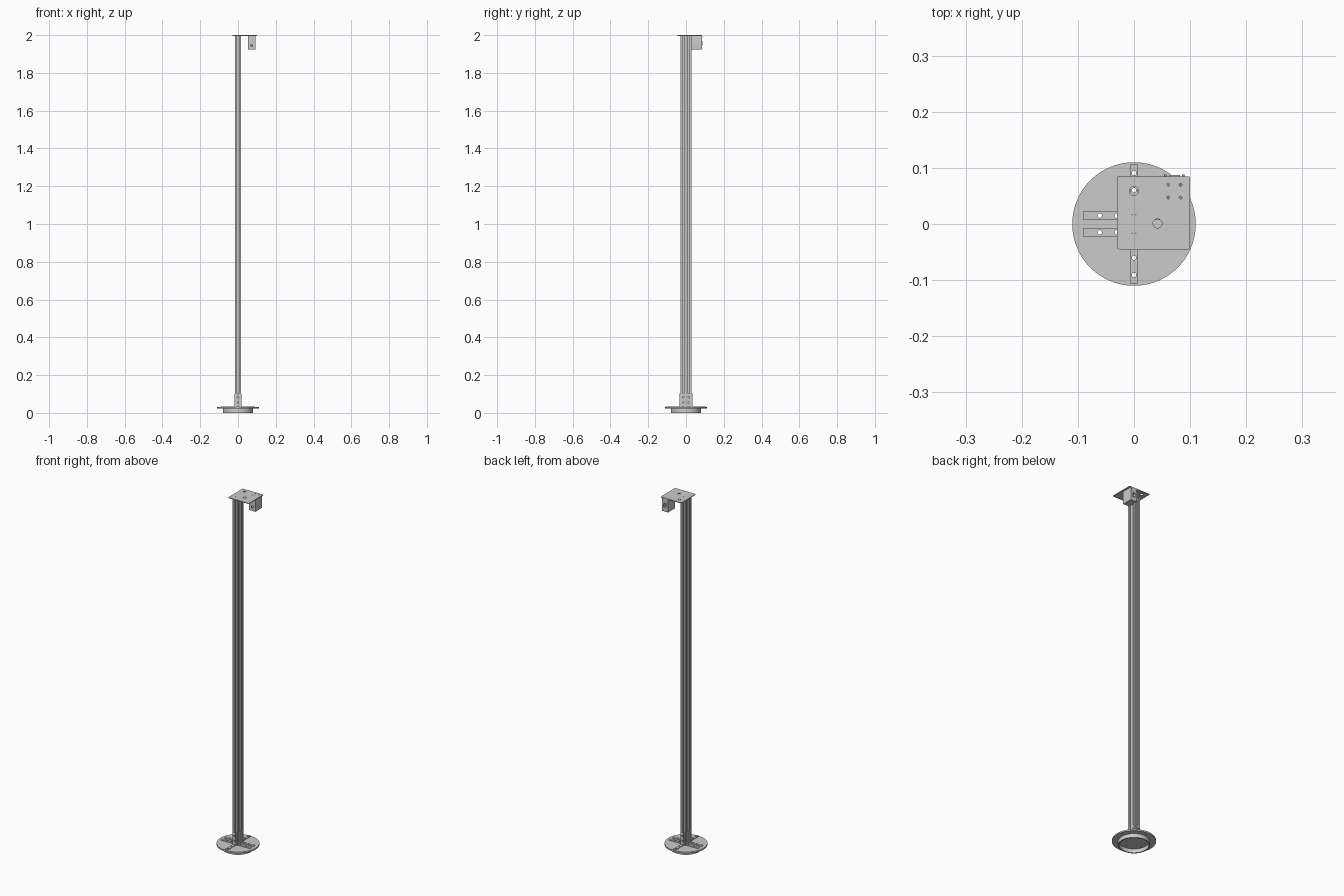
import bpy, bmesh
from math import cos, sin, pi, radians
from mathutils import Matrix, Vector

if "Cube" in bpy.data.objects:
    bpy.data.objects.remove(bpy.data.objects["Cube"])

T, R = Matrix.Translation, Matrix.Rotation


def circle(x, y, r, n=24):
    return [(x + r * cos(2 * pi * i / n), y + r * sin(2 * pi * i / n)) for i in range(n)]


def rect(x0, y0, x1, y1, r=0.0):
    if not r:
        return [(x0, y0), (x1, y0), (x1, y1), (x0, y1)]
    corners = [(x1 - r, y1 - r), (x0 + r, y1 - r), (x0 + r, y0 + r), (x1 - r, y0 + r)]
    return [(cx + r * cos(a), cy + r * sin(a)) for k, (cx, cy) in enumerate(corners)
            for a in [(k + j / 4) * pi / 2 for j in range(5)]]


def slab(bm, loops, thick, matrix):
    """Add a filled outline (first loop) with holes (other loops), extruded from z = 0 up."""
    cu = bpy.data.curves.new("tmp", 'CURVE')
    cu.dimensions, cu.fill_mode, cu.extrude = '2D', 'BOTH', thick / 2
    for pts in loops:
        sp = cu.splines.new('POLY')
        sp.points.add(len(pts) - 1)
        for p, (x, y) in zip(sp.points, pts):
            p.co = (x, y, 0, 1)
        sp.use_cyclic_u = True
    ob = bpy.data.objects.new("tmp", cu)
    bpy.context.collection.objects.link(ob)
    dg = bpy.context.evaluated_depsgraph_get()
    me = bpy.data.meshes.new_from_object(ob.evaluated_get(dg))
    me.transform(matrix @ T((0, 0, thick / 2)))
    bm.from_mesh(me)
    bpy.data.objects.remove(ob)
    bpy.data.curves.remove(cu)
    bpy.data.meshes.remove(me)


def part(name, *slabs):
    bm = bmesh.new()
    for loops, thick, matrix in slabs:
        slab(bm, loops, thick, matrix)
    bmesh.ops.remove_doubles(bm, verts=bm.verts, dist=1e-5)
    bmesh.ops.recalc_face_normals(bm, faces=bm.faces)
    me = bpy.data.meshes.new(name)
    bm.to_mesh(me)
    bm.free()
    ob = bpy.data.objects.new(name, me)
    bpy.context.collection.objects.link(ob)
    bpy.ops.object.select_all(action='DESELECT')
    ob.select_set(True)
    bpy.context.view_layer.objects.active = ob
    bpy.ops.object.shade_smooth_by_angle(angle=radians(30))
    return ob


DISC_TOP, PLATE_Z = 0.03, 1.996

# Base: collar ring and round disc with bolt holes
part("base_ring", ([circle(0, 0, 0.08, 64), circle(0, 0, 0.074, 64)], 0.022, T((0, 0, 0))))
bolt_xy = [(s * x, y) for s in (-1, 1) for x in (0.031, 0.061) for y in (-0.015, 0.015)]
bolt_xy += [(0, s * y) for s in (-1, 1) for y in (0.06, 0.091)]
part("base_disc", ([circle(0, 0, 0.11, 96)] + [circle(x, y, 0.004) for x, y in bolt_xy],
                   DISC_TOP - 0.022, T((0, 0, 0.022))))

# Pole: slotted double extrusion, T-slots on every face
SLOT = [(-.004, 0), (-.004, .002), (-.008, .002), (-.008, .005), (-.004, .009)]
SLOT += [(-u, d) for u, d in reversed(SLOT)]
outline = []
for start, along, centres in [((-.015, -.03), (1, 0), [.015]), ((.015, -.03), (0, 1), [.015, .045]),
                              ((.015, .03), (-1, 0), [.015]), ((-.015, .03), (0, -1), [.015, .045])]:
    s, a = Vector(start), Vector(along)
    inward = Vector((-a.y, a.x))
    outline.append(tuple(s))
    for c in centres:
        outline += [tuple(s + a * (c + u) + inward * d) for u, d in SLOT]
bores = [circle(0, y, 0.0034, 16) for y in (-.015, .015)]
part("pole", ([outline] + bores, PLATE_Z - DISC_TOP, T((0, 0, DISC_TOP))))

# Angle brackets bolting the pole to the disc
THK = 0.004


def bracket(name, angle, reach, offset, holes):
    place = R(angle, 4, 'Z') @ T((reach, offset, DISC_TOP))
    foot = [rect(0, -.0075, .076, .0075)] + [circle(h, 0, .004) for h in holes]
    leg = [rect(THK, -.0075, .073, .0075)] + [circle(h, 0, .004) for h in (.025, .053)]
    upright = Matrix(((0, 0, 1, 0), (0, 1, 0, 0), (1, 0, 0, 0), (0, 0, 0, 1)))
    part(name, (foot, THK, place), (leg, THK, place @ upright))


for side, ang in (("right", 0), ("left", pi)):
    for tag, off in (("a", .015), ("b", -.015)):
        bracket(f"bracket_{side}_{tag}", ang, .015, off, (.016, .046))
for side, ang in (("back", pi / 2), ("front", -pi / 2)):
    bracket(f"bracket_{side}", ang, .03, 0, (.03, .061))

# Top plate with its holes
holes = [(0, .015, .0035), (0, -.015, .0035), (0, .059, .008), (.042, .001, .008)]
holes += [(x, y, .0025) for x in (.061, .083) for y in (.047, .07)]
part("top_plate", ([rect(-.03, -.045, .1, .085, .003)] + [circle(*h) for h in holes],
                   2 - PLATE_Z, T((0, 0, PLATE_Z))))

# Pole screws seated in the top plate
part("plate_screws", *[([circle(0, y, .0034, 16)], .004, T((0, 0, PLATE_Z - .001)))
                       for y in (-.015, .015)])

# Device housing hung below the plate, open tube with end panels
to_y = R(pi / 2, 4, 'X')  # local (x, y) -> world (x, z), extruding towards -y
box = rect(.052, 1.923, .092, PLATE_Z, .002)
part("housing", ([box, rect(.054, 1.925, .090, PLATE_Z - .002)], .054, T((0, .082, 0)) @ to_y))
part("housing_front_panel", ([box, circle(.072, 1.945, .006)], .002, T((0, .028, 0)) @ to_y))
part("housing_back_panel", ([box, rect(.062, 1.945, .082, 1.97, .002)], .003,
                            T((0, .085, 0)) @ to_y))
part("socket", ([rect(.062, 1.945, .082, 1.97, .002), rect(.064, 1.947, .080, 1.968, .001)],
                .018, T((0, .087, 0)) @ to_y),
     ([rect(.064, 1.947, .080, 1.968, .001)], .002, T((0, .071, 0)) @ to_y))
part("panel_screws", *[([circle(x, z, .0022, 12)], .003, T((0, .088, 0)) @ to_y)
                       for x in (.056, .088) for z in (1.928, 1.988)])
part("housing_screws", *[([circle(x, y, .0018, 12)], .006, T((0, 0, 1.993)))
                         for x in (.061, .083) for y in (.047, .07)])
